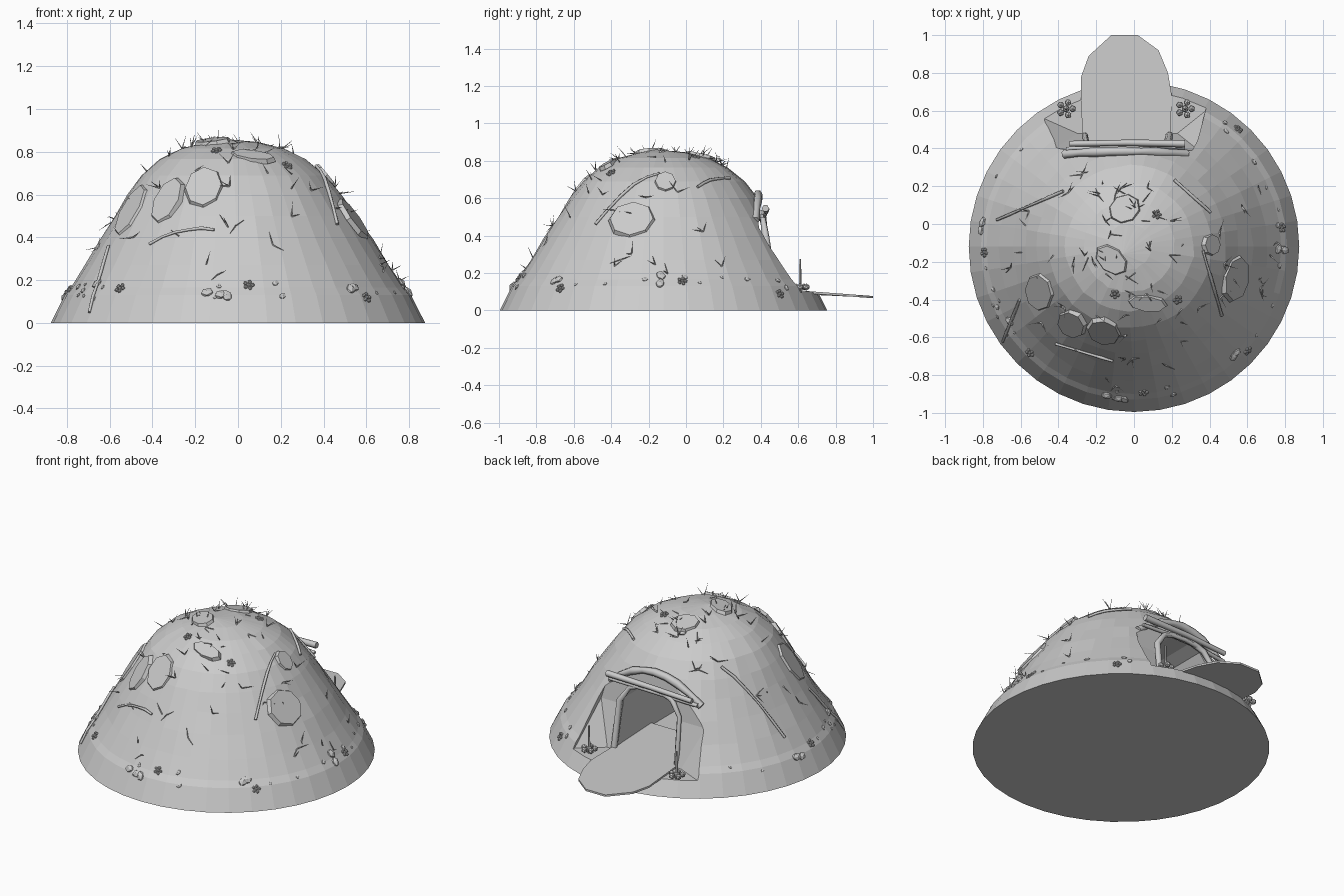
import bpy, bmesh, math, random
from mathutils import Vector, Matrix
from mathutils.bvhtree import BVHTree

random.seed(4)
if "Cube" in bpy.data.objects:
    bpy.data.objects.remove(bpy.data.objects["Cube"])

clay = bpy.data.materials.new("plain_grey")
clay.use_nodes = True
GREY = (0.6, 0.6, 0.6, 1)
clay.diffuse_color = GREY
clay.node_tree.nodes["Principled BSDF"].inputs["Base Color"].default_value = GREY


def add_mesh(name, mesh):
    mesh.materials.clear()
    mesh.materials.append(clay)
    ob = bpy.data.objects.new(name, mesh)
    bpy.context.collection.objects.link(ob)
    return ob


def add_bm(name, bm):
    mesh = bpy.data.meshes.new(name)
    bmesh.ops.recalc_face_normals(bm, faces=bm.faces)
    bm.to_mesh(mesh)
    bm.free()
    return add_mesh(name, mesh)


def baked(ob):
    dg = bpy.context.evaluated_depsgraph_get()
    return bpy.data.meshes.new_from_object(ob.evaluated_get(dg))


def tube(name, points, radius):
    cu = bpy.data.curves.new(name, "CURVE")
    cu.dimensions = "3D"
    cu.bevel_depth = radius
    cu.bevel_resolution = 1
    cu.use_fill_caps = True
    sp = cu.splines.new("POLY")
    sp.points.add(len(points) - 1)
    for p, co in zip(sp.points, points):
        p.co = (*co, 1)
        p.radius = random.uniform(0.8, 1.15)
    ob = bpy.data.objects.new(name, cu)
    bpy.context.collection.objects.link(ob)
    mesh = baked(ob)
    bpy.data.objects.remove(ob)
    return add_mesh(name, mesh)


def prism(name, outline, axis, depth):
    """Extrude a planar outline along a vector."""
    bm = bmesh.new()
    face = bm.faces.new([bm.verts.new(p) for p in outline])
    ext = bmesh.ops.extrude_face_region(bm, geom=[face])["geom"]
    moved = [v for v in ext if isinstance(v, bmesh.types.BMVert)]
    bmesh.ops.translate(bm, verts=moved, vec=Vector(axis) * depth)
    return add_bm(name, bm)


# Mound: leaning rings lofted into a closed dome
PROFILE = [(0.875, 0), (0.81, 0.13), (0.78, 0.165), (0.71, 0.27), (0.635, 0.39),
           (0.565, 0.5), (0.5, 0.6), (0.43, 0.69), (0.34, 0.765), (0.24, 0.815), (0.12, 0.845)]
SEG = 40
bm = bmesh.new()
rings = []
for r, z in PROFILE:
    lean = -0.04 * z ** 2
    wob = 0.005 if z > 0.2 else 0
    ring = []
    for i in range(SEG):
        a = math.tau * i / SEG
        rr = r + random.uniform(-wob, wob)
        ring.append(bm.verts.new((rr * math.cos(a) + lean, rr * math.sin(a) - 0.12, z)))
    rings.append(ring)
for low, high in zip(rings, rings[1:]):
    for i in range(SEG):
        j = (i + 1) % SEG
        bm.faces.new((low[i], low[j], high[j], high[i]))
top = bm.verts.new((-0.06, -0.16, 0.86))
for i in range(SEG):
    bm.faces.new((rings[-1][i], rings[-1][(i + 1) % SEG], top))
bm.faces.new(rings[0][::-1])
bmesh.ops.recalc_face_normals(bm, faces=bm.faces)
surface = BVHTree.FromBMesh(bm)
mound = add_bm("mound", bm)

# Cutters: flared entrance recess and arched doorway chamber
bm = bmesh.new()
for p in [(-0.3, 0.48, 0.095), (0.23, 0.48, 0.095), (0.38, 0.6, 0.095), (0.42, 0.9, 0.095),
          (-0.48, 0.56, 0.095), (-0.54, 0.9, 0.095),
          (-0.42, 0.4, 0.36), (0.33, 0.4, 0.36), (0.38, 0.9, 0.36), (-0.48, 0.9, 0.36),
          (-0.33, 0.365, 0.66), (0.25, 0.365, 0.66), (0.31, 0.9, 0.66), (-0.39, 0.9, 0.66)]:
    bm.verts.new(p)
bmesh.ops.convex_hull(bm, input=bm.verts)
recess = add_bm("recess_cutter", bm)
DOOR = [(-0.25, 0.105), (-0.24, 0.4), (-0.18, 0.49), (-0.1, 0.52),
        (0.03, 0.52), (0.11, 0.49), (0.17, 0.4), (0.18, 0.105)]
chamber = prism("chamber_cutter", [(x, -0.15, z) for x, z in DOOR], (0, 1, 0), 1.1)
for cutter in (recess, chamber):
    cutter.hide_render = True
    mod = mound.modifiers.new("cut", "BOOLEAN")
    mod.operation = "DIFFERENCE"
    mod.solver = "EXACT"
    mod.object = cutter
cut_mesh = baked(mound)
mound.modifiers.clear()
mound.data = cut_mesh
for cutter in (recess, chamber):
    bpy.data.objects.remove(cutter)

# Entrance path, sloping gently outward
PATH = [(-0.25, 0.1), (-0.28, 0.62), (-0.28, 0.78), (-0.24, 0.89), (-0.12, 1), (0.02, 1),
        (0.13, 0.92), (0.18, 0.8), (0.2, 0.68), (0.18, 0.1)]
prism("entrance_path", [(x, y, 0.122 - 0.045 * max(y - 0.4, 0) / 0.6) for x, y in PATH],
      (0, 0, -1), 0.012)

# Door frame, bowed lintel and straight logs
frame = [(x * 1.04, 0.47 - 0.15 * (z - 0.1), z) for x, z in DOOR]
tube("door_frame", frame, 0.018)
bow = []
for i in range(9):
    t = i / 4 - 1
    bow.append((-0.045 + 0.325 * t, 0.385 - 0.015 * t * t, 0.62 - 0.14 * t * t))
tube("bowed_lintel", bow, 0.024)
tube("lintel_log", [(-0.34, 0.425, 0.525), (-0.04, 0.43, 0.54), (0.27, 0.425, 0.545)], 0.018)
tube("lintel_pole", [(-0.36, 0.395, 0.49), (-0.04, 0.42, 0.51), (0.27, 0.405, 0.505)], 0.012)


def on_mound(x, y):
    hit, normal, _, _ = surface.ray_cast(Vector((x, y, 2)), Vector((0, 0, -1)))
    return hit, normal


def seat(x, y, lift=0.0, spin=0.0):
    """Matrix standing on the mound, with local Y pointing up the slope."""
    hit, normal = on_mound(x, y)
    return (Matrix.Translation(hit + normal * lift)
            @ normal.to_track_quat("Z", "Y").to_matrix().to_4x4() @ Matrix.Rotation(spin, 4, "Z"))


# Flat stones pressed into the surface
bm = bmesh.new()
for x, y, rx, ry, spin in [(-0.5, -0.36, 0.1, 0.15, 0.2), (-0.33, -0.53, 0.085, 0.13, 0),
                           (-0.16, -0.57, 0.095, 0.12, 0.1), (0.07, -0.42, 0.11, 0.05, -0.3),
                           (0.54, -0.29, 0.13, 0.12, 0), (0.41, -0.11, 0.06, 0.07, 0),
                           (-0.05, 0.08, 0.09, 0.08, 0.4), (-0.12, -0.19, 0.1, 0.07, 0.2)]:
    m = seat(x, y, 0, spin) @ Matrix.Diagonal((rx, ry, 1, 1))
    bmesh.ops.create_cone(bm, cap_ends=True, segments=8, radius1=1, radius2=0.9,
                          depth=0.022, matrix=m)
add_bm("flat_stones", bm)

# Fallen sticks following the surface
for k, (a, b) in enumerate([((-0.72, 0.02), (-0.37, 0.17)), ((0.21, 0.23), (0.4, 0.06)),
                            ((0.36, -0.14), (0.46, -0.48)), ((-0.6, -0.4), (-0.69, -0.62)),
                            ((-0.41, -0.63), (-0.11, -0.72))]):
    pts = []
    for i in range(6):
        x, y = Vector(a).lerp(Vector(b), i / 5)
        hit, normal = on_mound(x, y)
        pts.append(hit + normal * 0.008)
    tube("stick_%d" % (k + 1), pts, 0.008)


def spot(low, high):
    """Random place between two radii, away from the entrance."""
    while True:
        a, r = random.uniform(0, math.tau), random.uniform(low, high)
        x, y = r * math.cos(a), r * math.sin(a) - 0.12
        if not (y > 0.28 and abs(x + 0.04) < 0.52):
            return x, y


# Grass tufts: thin leaning spikes
bm = bmesh.new()
for _ in range(70):
    x, y = spot(0.08, 0.76)
    base = seat(x, y, 0, random.uniform(0, 6))
    for _ in range(random.randint(1, 3)):
        length = random.uniform(0.04, 0.08)
        tilt = Matrix.Rotation(random.uniform(0.5, 1.4), 4, "X")
        m = base @ Matrix.Rotation(random.uniform(0, 6), 4, "Z") @ tilt
        bmesh.ops.create_cone(bm, cap_ends=True, segments=3, radius1=0.004, radius2=0.0005,
                              depth=length, matrix=m @ Matrix.Translation((0, 0, length / 2)))
add_bm("grass_tufts", bm)

# Pebbles along the foot of the mound
bm = bmesh.new()
for _ in range(34):
    s = random.choice((0.01, 0.015, 0.025))
    m = seat(*spot(0.76, 0.82), 0, random.uniform(0, 6)) @ Matrix.Diagonal((s, s * 1.3, s * 0.7, 1))
    bmesh.ops.create_icosphere(bm, subdivisions=1, radius=1, matrix=m)
add_bm("pebbles", bm)


def blossom(bm, m, size):
    """Five round petals about a centre."""
    for i in range(6):
        a = math.tau * i / 5
        r = size if i < 5 else 0
        bmesh.ops.create_icosphere(bm, subdivisions=1, radius=size * 0.55, matrix=m
                                   @ Matrix.Translation((r * math.cos(a), r * math.sin(a), 0)))


# Small blossoms scattered on the mound
bm = bmesh.new()
for x, y in [(0.6, -0.67), (-0.55, -0.68), (0.12, 0.05), (0.78, -0.02), (-0.79, -0.15),
             (0.23, -0.4), (0.55, 0.5), (-0.1, -0.37), (0.05, -0.89)]:
    blossom(bm, seat(x, y, 0.004), 0.018)
add_bm("small_blossoms", bm)

# Stalked flowers either side of the path
for side, x in (("right", -0.36), ("left", 0.27)):
    bm = bmesh.new()
    bmesh.ops.create_cone(bm, cap_ends=True, segments=5, radius1=0.009, radius2=0.005,
                          depth=0.18, matrix=Matrix.Translation((x, 0.61, 0.185)))
    blossom(bm, Matrix.Translation((x, 0.61, 0.125)), 0.035)
    add_bm("stalked_flower_" + side, bm)
